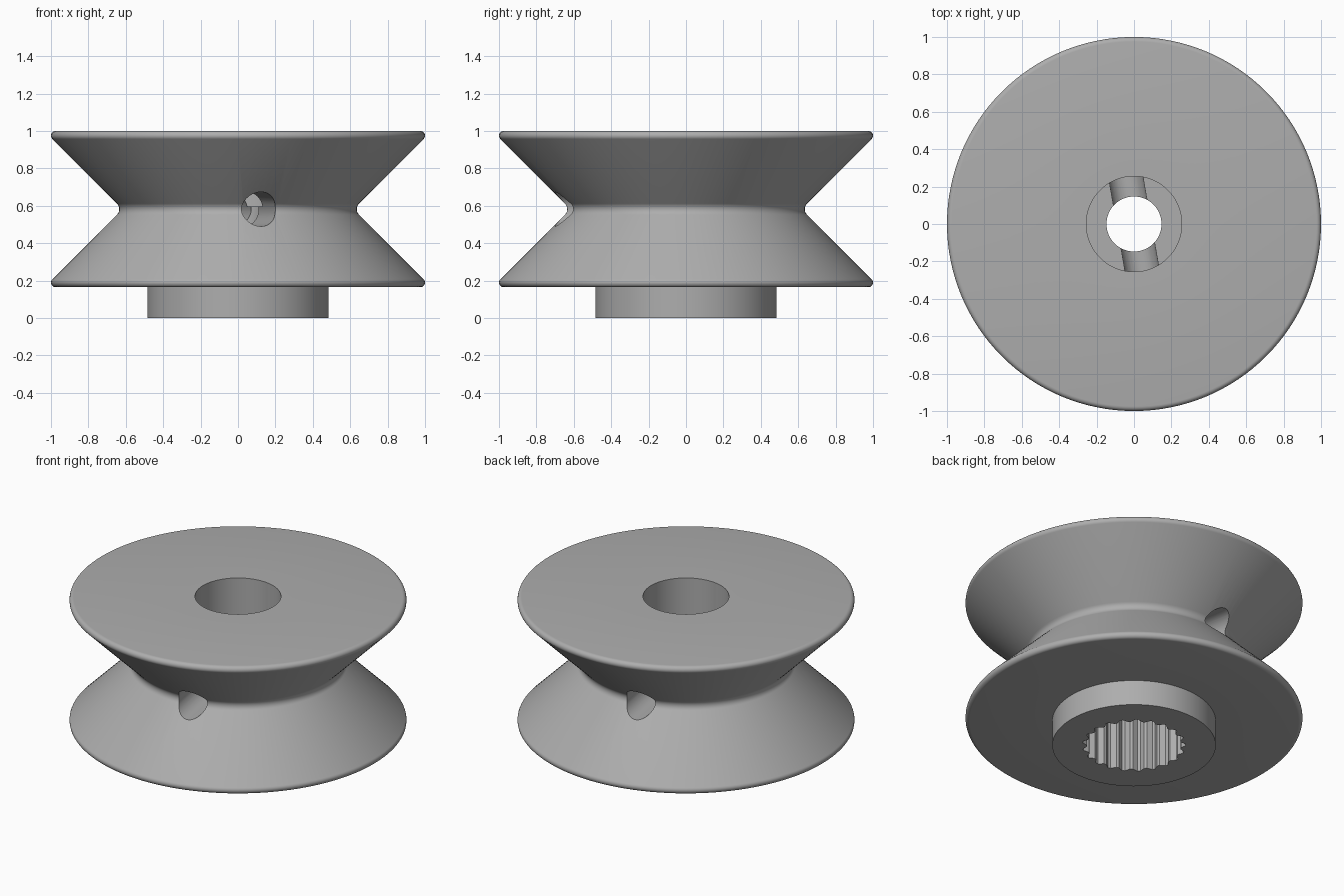
import bpy, bmesh, math
from mathutils import Matrix

if "Cube" in bpy.data.objects:
    bpy.data.objects.remove(bpy.data.objects["Cube"])

SEG = 128
MID = 0.5825          # height of the groove's middle
grey = bpy.data.materials.new("grey plastic")
grey.diffuse_color = (0.42, 0.42, 0.42, 1)
grey.use_nodes = True
grey.node_tree.nodes["Principled BSDF"].inputs["Base Color"].default_value = grey.diffuse_color


def finish(name, bm):
    bmesh.ops.recalc_face_normals(bm, faces=bm.faces)
    me = bpy.data.meshes.new(name)
    bm.to_mesh(me)
    bm.free()
    me.materials.append(grey)
    ob = bpy.data.objects.new(name, me)
    bpy.context.collection.objects.link(ob)
    return ob


def arc(cx, cz, r, a0, a1, n):
    angs = [math.radians(a0 + (a1 - a0) * i / n) for i in range(n + 1)]
    return [(cx + r * math.cos(a), cz + r * math.sin(a)) for a in angs]


# half section: bore, hub, lower rim, groove, upper rim, top recess
section = [(0.147, 0), (0.485, 0), (0.485, 0.165)]
section += arc(0.975, 0.19, 0.025, -90, 45, 8)
section += arc(0.677, MID, 0.042, 225, 135, 8)
section += arc(0.975, 0.975, 0.025, -45, 90, 8)
section += [(0.255, 1.0), (0.255, 0.597), (0.147, 0.597)]

bm = bmesh.new()
rings = []
for k in range(SEG):
    a = 2 * math.pi * k / SEG
    rings.append([bm.verts.new((r * math.cos(a), r * math.sin(a), z)) for r, z in section])
for k in range(SEG):
    p, q = rings[k], rings[(k + 1) % SEG]
    for i in range(len(section)):
        j = (i + 1) % len(section)
        bm.faces.new((p[i], q[i], q[j], p[j]))
pulley = finish("grooved_pulley", bm)

# cutter for the splined shaft socket in the hub
TEETH = 21
bm = bmesh.new()
pts = []
for t in range(TEETH):
    for f, r in ((0.0, 0.306), (0.2, 0.306), (0.5, 0.28), (0.7, 0.28)):
        a = 2 * math.pi * (t + f) / TEETH
        pts.append((r * math.cos(a), r * math.sin(a)))
low = [bm.verts.new((x, y, -0.1)) for x, y in pts]
top = [bm.verts.new((x, y, 0.40)) for x, y in pts]
bm.faces.new(low)
bm.faces.new(top)
for i in range(len(pts)):
    j = (i + 1) % len(pts)
    bm.faces.new((low[i], low[j], top[j], top[i]))
socket = finish("spline_cutter", bm)

# cutter for the cord hole, drilled through the groove at a slight angle
bm = bmesh.new()
bmesh.ops.create_cone(bm, cap_ends=True, segments=48, radius1=0.092, radius2=0.092, depth=2.4,
                      matrix=Matrix.Translation((0, 0, MID))
                      @ Matrix.Rotation(math.radians(10), 4, 'Z')
                      @ Matrix.Rotation(math.radians(90), 4, 'X'))
drill = finish("cord_hole_cutter", bm)

bpy.context.view_layer.objects.active = pulley
pulley.select_set(True)
for cutter in (socket, drill):
    cutter.hide_render = True
    mod = pulley.modifiers.new("cut", 'BOOLEAN')
    mod.operation = 'DIFFERENCE'
    mod.solver = 'EXACT'
    mod.object = cutter
    bpy.ops.object.modifier_apply(modifier=mod.name)
    bpy.data.objects.remove(cutter)

bpy.ops.object.shade_smooth_by_angle(angle=math.radians(25))
